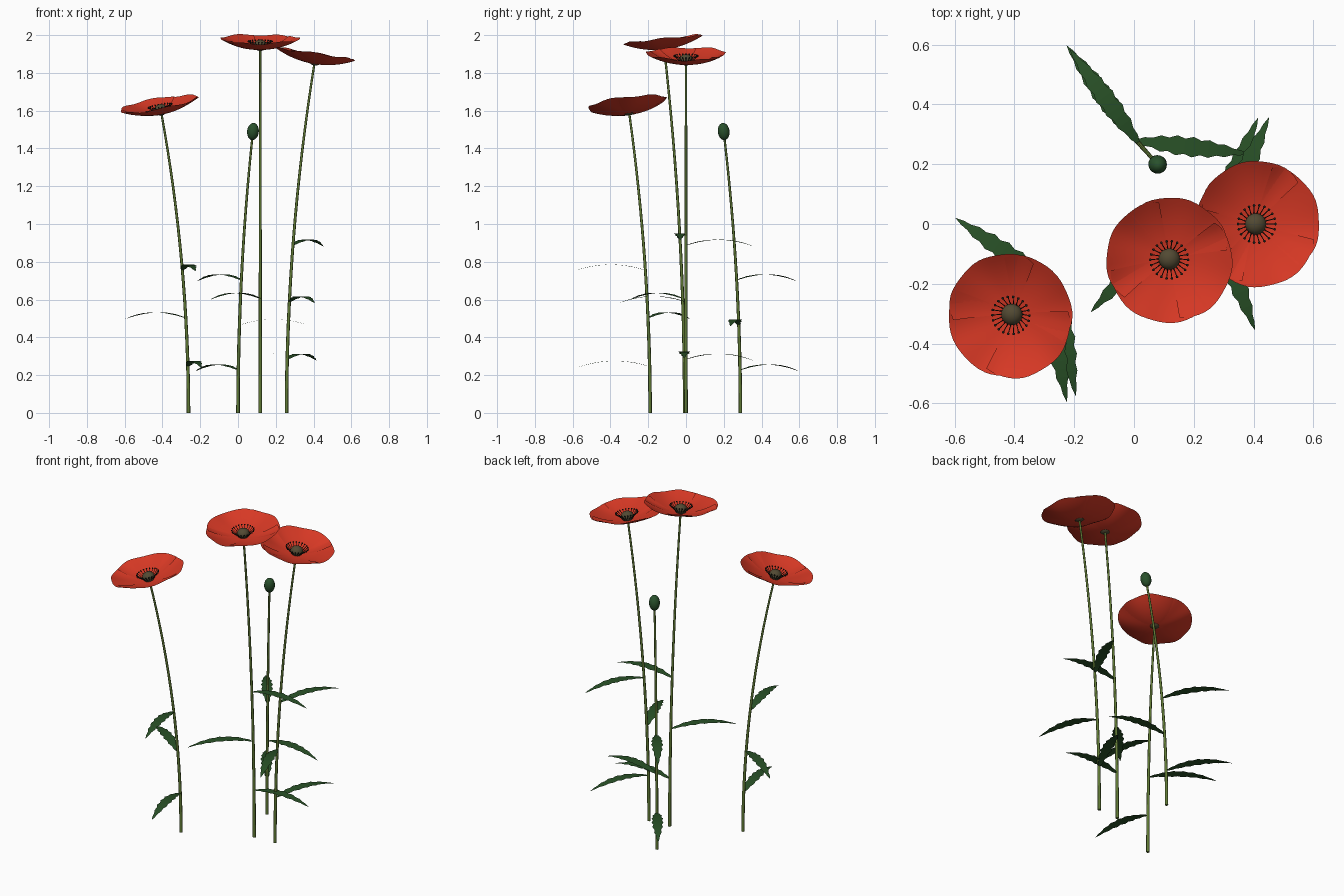
import bpy, bmesh, math
from mathutils import Vector, Matrix

cube = bpy.data.objects.get("Cube")
if cube:
    bpy.data.objects.remove(cube, do_unlink=True)

UP = Vector((0, 0, 1))


def material(name, rgb):
    m = bpy.data.materials.new(name)
    m.use_nodes = True
    m.diffuse_color = (*rgb, 1)
    bsdf = m.node_tree.nodes["Principled BSDF"]
    bsdf.inputs["Base Color"].default_value = (*rgb, 1)
    bsdf.inputs["Roughness"].default_value = 0.8
    return m


RED = material("petal red", (0.68, 0.04, 0.018))
STEM = material("stem green", (0.115, 0.19, 0.035))
LEAF = material("leaf green", (0.022, 0.082, 0.02))
BUD = material("bud green", (0.022, 0.082, 0.025))
POD = material("pod brown", (0.085, 0.068, 0.033))
DARK = material("stamen black", (0.012, 0.014, 0.01))


def finish(name, bm, mat, matrix=Matrix(), smooth=True):
    bmesh.ops.transform(bm, matrix=matrix, verts=bm.verts)
    mesh = bpy.data.meshes.new(name)
    bm.to_mesh(mesh)
    bm.free()
    mesh.materials.append(mat)
    for p in mesh.polygons:
        p.use_smooth = smooth
    ob = bpy.data.objects.new(name, mesh)
    bpy.context.collection.objects.link(ob)
    return ob


def sheet(rows):
    """Skin rows of points with quads that face upward."""
    bm = bmesh.new()
    vs = [[bm.verts.new(p) for p in row] for row in rows]
    for a, b in zip(vs, vs[1:]):
        for i in range(len(a) - 1):
            bm.faces.new((a[i], a[i + 1], b[i + 1], b[i]))
    bm.normal_update()
    if sum(f.normal.z for f in bm.faces) < 0:
        bmesh.ops.reverse_faces(bm, faces=bm.faces)
    return bm


def stem_point(base, top, z):
    """Stems rise straight, then lean as a parabola."""
    t = z / top.z
    return Vector((base.x + (top.x - base.x) * t * t,
                   base.y + (top.y - base.y) * t * t, z))


def make_stem(name, base, top, sides=8, steps=16):
    bm = bmesh.new()
    rings = []
    for k in range(steps + 1):
        t = k / steps
        c = stem_point(base, top, t * top.z)
        r = 0.0095 - 0.0035 * t
        rings.append([bm.verts.new(c + Vector((r * math.cos(a), r * math.sin(a), 0)))
                      for a in (math.tau * i / sides for i in range(sides))])
    for a, b in zip(rings, rings[1:]):
        for i in range(sides):
            j = (i + 1) % sides
            bm.faces.new((a[i], a[j], b[j], b[i]))
    bm.faces.new(rings[0][::-1])
    bm.faces.new(rings[-1])
    ob = finish(name, bm, STEM)
    for p in ob.data.polygons:
        p.use_smooth = len(p.vertices) == 4


def make_leaf(name, start, tip, teeth=7):
    """Flat, arched blade with a coarsely toothed edge."""
    end = Vector((tip[0], tip[1], start.z - 0.005))
    side = UP.cross(end - start).normalized()
    rows = []
    steps = teeth * 2
    for k in range(steps + 1):
        t = k / steps
        c = start.lerp(end, t) + UP * 0.13 * t * (1 - t)
        w = 0.0005 + 0.004 * (1 - t) + 0.032 * math.sin(math.pi * t ** 0.9) ** 0.9
        w *= 1.0 if k % 2 else 0.74
        rows.append([c + side * w, c, c - side * w])
    finish(name, sheet(rows), LEAF, smooth=False)


def make_petal(name, turn, lift, matrix):
    """One wide bowl-shaped petal with a gently rippled rim."""
    rows = []
    for j in range(11):
        v = 0.03 + 0.97 * j / 10
        row = []
        for i in range(21):
            u = i / 10 - 1
            a = turn + u * math.radians(60)
            r = v * 0.211 * (1 - 0.07 * abs(u) ** 5 + 0.008 * math.sin(9 * u + turn))
            z = 0.054 * v ** 2.1 + lift * (0.1 + v * v)
            z += 0.004 * v ** 3 * math.sin(7 * u + turn * 2)
            row.append((r * math.cos(a), r * math.sin(a), z))
        rows.append(row)
    finish(name, sheet(rows), RED, matrix)


def ellipsoid(name, radius, height, centre_z, mat, matrix):
    bm = bmesh.new()
    bmesh.ops.create_uvsphere(bm, u_segments=20, v_segments=12, radius=1)
    local = Matrix.Translation((0, 0, centre_z)) @ Matrix.Diagonal((radius, radius, height, 1))
    finish(name, bm, mat, matrix @ local)


def make_stamens(name, matrix, count=22):
    bm = bmesh.new()
    for i in range(count):
        a = math.tau * i / count
        out = Vector((math.cos(a), math.sin(a), 0))
        p, q = out * 0.03 + UP * 0.01, out * 0.063 + UP * 0.043
        place = Matrix.Translation((p + q) / 2) @ (q - p).to_track_quat('Z', 'Y').to_matrix().to_4x4()
        bmesh.ops.create_cone(bm, cap_ends=True, segments=5, radius1=0.0016, radius2=0.0016,
                              depth=(q - p).length, matrix=place)
        bmesh.ops.create_icosphere(bm, subdivisions=1, radius=0.005, matrix=Matrix.Translation(q))
    finish(name, bm, DARK, matrix)


def head_matrix(base, top):
    """Frame at the stem top, facing along the stem."""
    lean = Vector((2 * (top.x - base.x), 2 * (top.y - base.y), top.z))
    return Matrix.Translation(top) @ UP.rotation_difference(lean).to_matrix().to_4x4()


# Each plant: base, stem top, petal turn, leaves as (height, tip x, tip y)
plants = {
    "left_front": ((-0.262, -0.19), (-0.405, -0.3, 1.583), 35,
                   [(0.245, -0.195, -0.575), (0.502, -0.597, 0.02), (0.755, -0.225, -0.595)]),
    "tall": ((0.118, -0.007), (0.118, -0.115, 1.924), 70,
             [(0.295, 0.5, -0.01), (0.605, -0.145, -0.295), (0.92, 0.5, -0.03)]),
    "side": ((0.257, 0), (0.404, 0, 1.847), 15,
             [(0.283, 0.415, 0.355), (0.587, 0.405, -0.355), (0.887, 0.452, 0.357)]),
    "bud": ((0, 0.288), (0.075, 0.204, 1.45), None,
            [(0.226, -0.225, 0.597), (0.465, 0.385, 0.235), (0.703, -0.215, 0.585)]),
}

for name, (base, top, turn, leaves) in plants.items():
    base, top = Vector((*base, 0)), Vector(top)
    make_stem(name + "_stem", base, top)
    for n, (z, x, y) in enumerate(leaves):
        make_leaf(f"{name}_leaf_{n + 1}", stem_point(base, top, z), (x, y))
    frame = head_matrix(base, top)
    if turn is None:
        ellipsoid("closed_bud", 0.031, 0.046, 0.04, BUD, frame)
        continue
    # Outer pair of petals, then the inner pair lying on top
    for n, quarter in enumerate((0, 2, 1, 3)):
        make_petal(f"{name}_petal_{n + 1}", math.radians(turn + 90 * quarter),
                   0.0 if n < 2 else 0.004, frame)
    ellipsoid(name + "_seed_pod", 0.036, 0.03, 0.022, POD, frame)
    make_stamens(name + "_stamens", frame)
